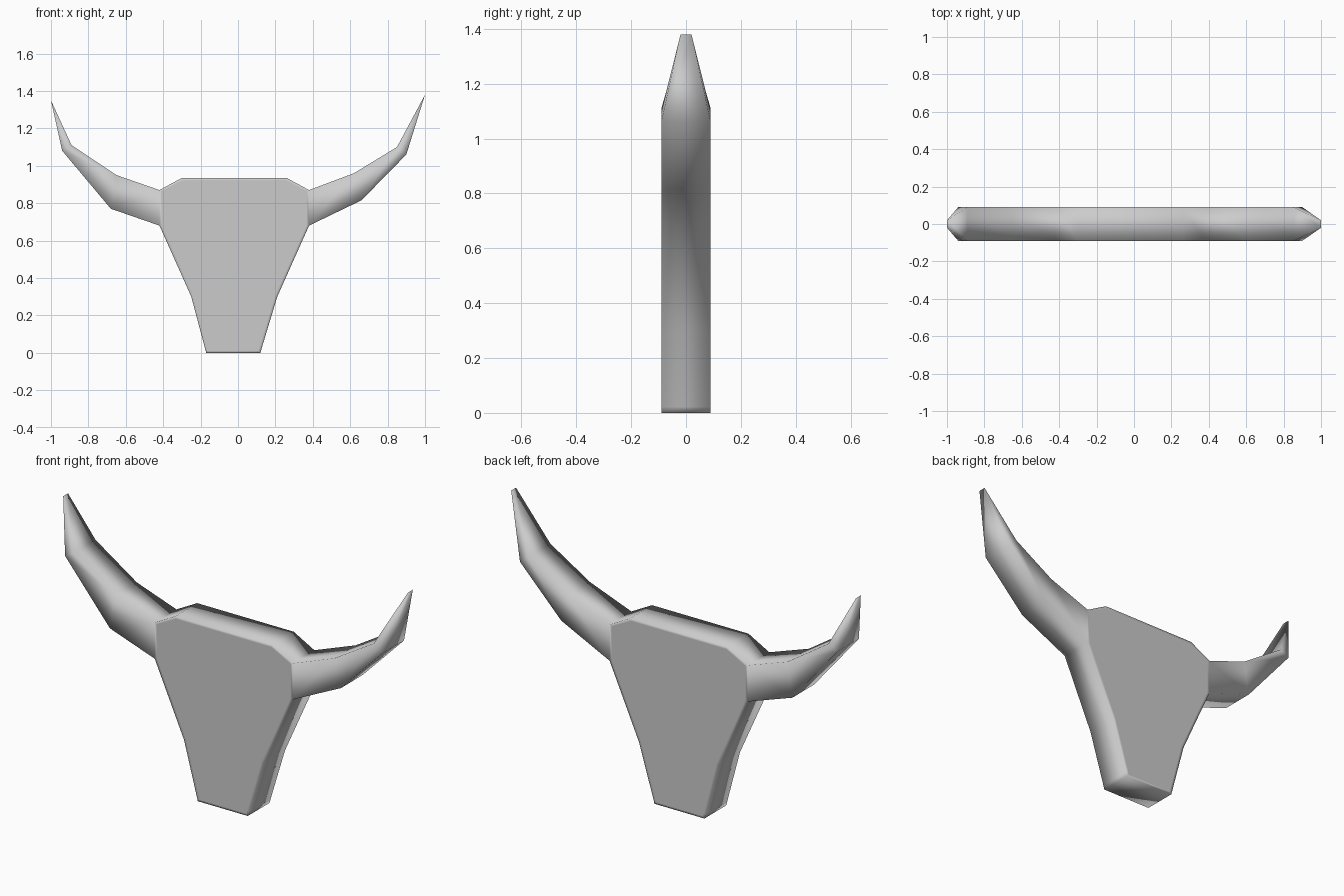
import bpy, bmesh

if "Cube" in bpy.data.objects:
    bpy.data.objects.remove(bpy.data.objects["Cube"])

HALF, TIP_HALF = 0.09, 0.02   # half depth of the body and of the horn tips

# Silhouette in the x-z plane, counter-clockwise from the bottom left of the muzzle
outline = [
    (-0.17, 0), (0.12, 0), (0.126, 0.022), (0.21, 0.30), (0.38, 0.68),           # muzzle, right cheek
    (0.66, 0.815), (0.90, 1.06), (1.0, 1.38), (0.85, 1.10), (0.62, 0.96),        # right horn
    (0.38, 0.87), (0.26, 0.935), (-0.30, 0.935), (-0.42, 0.87),                  # brow
    (-0.65, 0.95), (-0.89, 1.11), (-1.0, 1.35), (-0.94, 1.08), (-0.68, 0.77),    # left horn
    (-0.42, 0.68), (-0.25, 0.30), (-0.176, 0.022),                               # left cheek
]
tips = {7, 16}
head = (0, 1, 2, 3, 4, 10, 11, 12, 13, 19, 20, 21)
horns = [(4, 5, 9, 10), (5, 6, 8, 9), (6, 7, 8),
         (13, 14, 18, 19), (14, 15, 17, 18), (15, 16, 17)]

bm = bmesh.new()


def layer(side):
    return [bm.verts.new((x, side * (TIP_HALF if i in tips else HALF), z))
            for i, (x, z) in enumerate(outline)]


front, back = layer(-1), layer(1)

# Front and back faces of head and horns
plates = []
for verts in (front, back):
    plates.append(bm.faces.new([verts[i] for i in head]))
    for f in horns:
        bm.faces.new([verts[i] for i in f])

# Walls around the silhouette
n = len(outline)
for i in range(n):
    j = (i + 1) % n
    bm.faces.new((front[i], back[i], back[j], front[j]))
bmesh.ops.recalc_face_normals(bm, faces=bm.faces[:])

# Narrow border that keeps the head plates flat under smooth shading
bmesh.ops.inset_individual(bm, faces=plates, thickness=0.014, depth=0)
for f in bm.faces:
    f.smooth = True

mesh = bpy.data.meshes.new("horned_skull")
bm.to_mesh(mesh)
bm.free()
bpy.context.collection.objects.link(bpy.data.objects.new("horned_skull", mesh))
